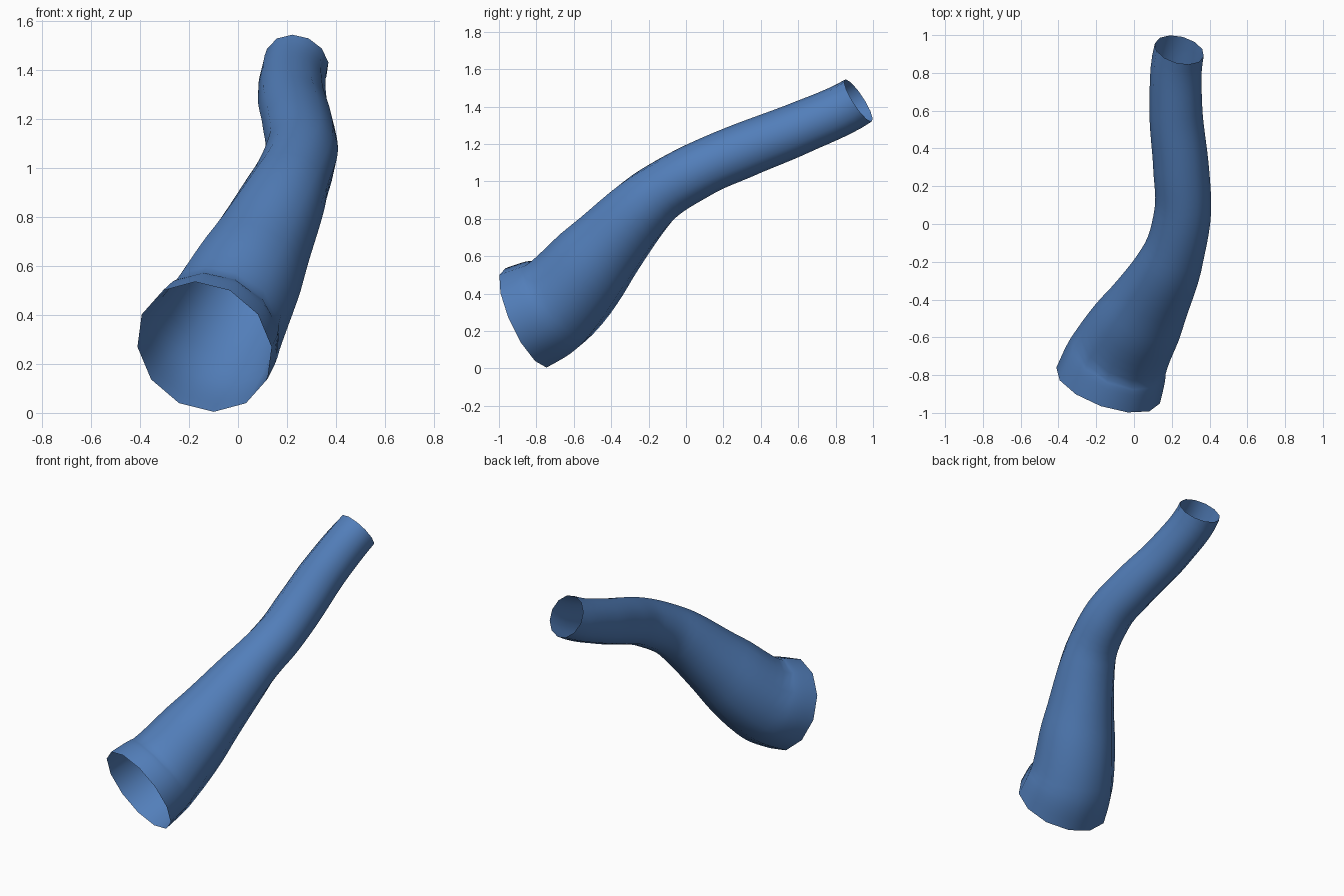
import bpy
from mathutils import Vector

if "Cube" in bpy.data.objects:
    bpy.data.objects.remove(bpy.data.objects["Cube"])

blue = bpy.data.materials.new("blue")
blue.diffuse_color = (0.085, 0.21, 0.49, 1.0)
blue.use_nodes = True
blue.node_tree.nodes["Principled BSDF"].inputs["Base Color"].default_value = blue.diffuse_color

# Centre line stations: x, y, z, radius
stations = [
    (-0.137, -0.855, 0.270, 0.290),
    (-0.070, -0.680, 0.365, 0.264),
    (0.065, -0.450, 0.625, 0.220),
    (0.200, -0.185, 0.905, 0.168),
    (0.258, 0.065, 1.060, 0.150),
    (0.248, 0.310, 1.167, 0.147),
    (0.222, 0.605, 1.284, 0.140),
    (0.240, 0.922, 1.432, 0.134),
]
start_dir = Vector((0.30, 0.866, 0.40)).normalized()
end_dir = Vector((0.22, 0.82, 0.53)).normalized()
points = [Vector(s[:3]) for s in stations]
last = len(points) - 1

# Bent tube: a path with a twelve-sided open round bevel that tapers
curve = bpy.data.curves.new("bent_tube", 'CURVE')
curve.dimensions = '3D'
curve.twist_mode = 'Z_UP'
curve.resolution_u = 6
curve.bevel_depth = 1.0
curve.bevel_resolution = 4
curve.fill_mode = 'FULL'
curve.use_fill_caps = False
spline = curve.splines.new('BEZIER')
spline.bezier_points.add(last)
spline.radius_interpolation = 'CARDINAL'
spline.use_smooth = True
for i, bp in enumerate(spline.bezier_points):
    p = points[i]
    if i == 0:
        d = start_dir
    elif i == last:
        d = end_dir
    else:
        d = (points[i + 1] - points[i - 1]).normalized()
    back = (p - points[max(i - 1, 0)]).length / 3
    ahead = (points[min(i + 1, last)] - p).length / 3
    bp.handle_left_type = bp.handle_right_type = 'FREE'
    bp.co = p
    bp.handle_left = p - d * (back or ahead)
    bp.handle_right = p + d * (ahead or back)
    bp.radius = stations[i][3]
curve.materials.append(blue)

tube = bpy.data.objects.new("bent_tube", curve)
bpy.context.collection.objects.link(tube)
bpy.context.view_layer.objects.active = tube
tube.select_set(True)
bpy.ops.object.convert(target='MESH')
bpy.ops.object.shade_smooth()
